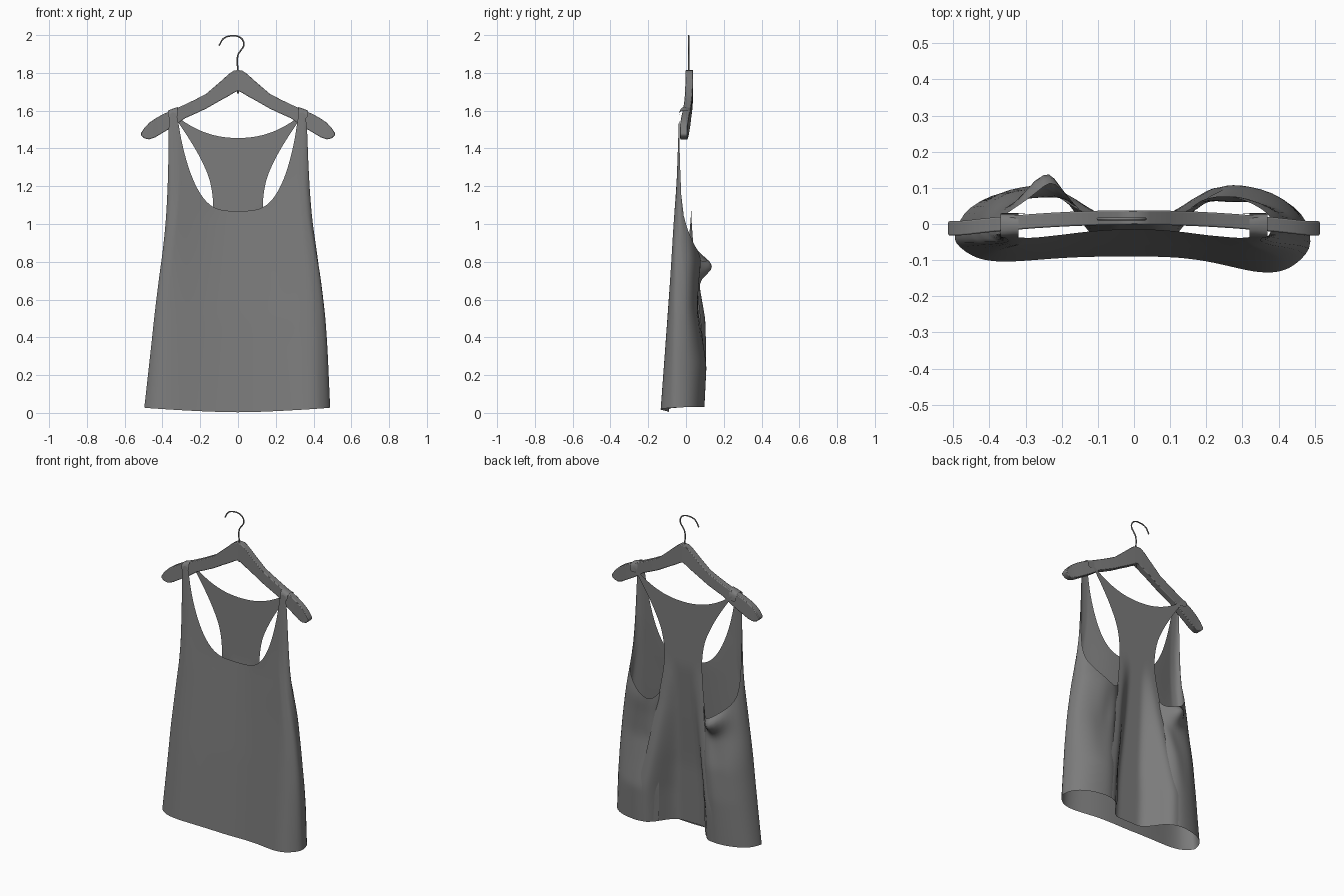
import bpy, bmesh, math

cube = bpy.data.objects.get("Cube")
if cube:
    bpy.data.objects.remove(cube, do_unlink=True)


def make_material(name, rgb):
    mat = bpy.data.materials.new(name)
    mat.use_nodes = True
    mat.diffuse_color = (*rgb, 1)
    mat.node_tree.nodes["Principled BSDF"].inputs["Base Color"].default_value = (*rgb, 1)
    return mat


GREY = make_material("mid grey", (0.2, 0.2, 0.2))


def interp(points, x):
    """Piecewise linear lookup in a list of (x, value)."""
    if x <= points[0][0]:
        return points[0][1]
    for (a, va), (b, vb) in zip(points, points[1:]):
        if x <= b:
            return va + (vb - va) * (x - a) / (b - a)
    return points[-1][1]


def grid_object(name, columns, subdivisions=0, closed=False):
    """Skin neighbouring columns of points with quads."""
    bm = bmesh.new()
    cols = [[bm.verts.new(p) for p in col] for col in columns]
    n = len(cols[0])
    for a, b in zip(cols, cols[1:]):
        for i in range(n if closed else n - 1):
            j = (i + 1) % n
            bm.faces.new((a[i], b[i], b[j], a[j]))
    if closed:
        bm.faces.new(cols[0])
        bm.faces.new(cols[-1][::-1])
    bmesh.ops.recalc_face_normals(bm, faces=bm.faces)
    mesh = bpy.data.meshes.new(name)
    bm.to_mesh(mesh)
    bm.free()
    mesh.materials.append(GREY)
    obj = bpy.data.objects.new(name, mesh)
    bpy.context.collection.objects.link(obj)
    for p in mesh.polygons:
        p.use_smooth = True
    if subdivisions:
        mod = obj.modifiers.new("smooth cloth", "SUBSURF")
        mod.levels = mod.render_levels = subdivisions
    return obj


# Vest front: outline widths, neckline and depth at the middle and at the edges
WIDTH = {
    1: [(0, .49), (.4, .472), (.6, .455), (.8, .428), (.95, .4), (1.1, .375), (1.3, .358), (1.6, .368)],
    -1: [(0, .5), (.4, .455), (.6, .435), (.85, .4), (1.1, .365), (1.3, .356), (1.6, .372)],
}
NECK = [(0, 1.068), (.08, 1.07), (.14, 1.09), (.18, 1.125), (.22, 1.18), (.26, 1.265),
        (.29, 1.36), (.31, 1.47), (.322, 1.59), (.4, 1.59)]
MIDDLE = [(0, -.09), (.5, -.058), (1.07, -.014)]
EDGE = [(0, -.09), (.5, -.075), (1, -.06), (1.2, -.05), (1.6, -.036)]
ROWS = 22


def front_point(u, z):
    side = 1 if u >= 0 else -1
    a = abs(u)
    fade = max(0, 1 - z / 1.25)
    swell = (.05 if side > 0 else .018) * math.sin(math.pi * min(1, a ** 1.6 * .72)) ** 2
    roll = .05 * a ** 10
    middle = interp(MIDDLE, z)
    y = middle + (interp(EDGE, z) - middle) * min(1, 1.3 * a * a) + fade * (roll - swell)
    return (u * interp(WIDTH[side], z), y, z)


def front_column(u):
    top = interp(NECK, abs(u) * .37)
    hem = .003 + .024 * abs(u) ** 1.5
    return [front_point(u, hem + (top - hem) * i / ROWS) for i in range(ROWS + 1)]


# Vest sides: (share of width, depth, top height) around to the edge under the back panel
LOBE = [(1.0, -.03, 1.09), (.975, .01, .98), (.92, .05, .92), (.8, .088, .87), (.66, .104, .83),
        (.57, .108, .81), (.5, .103, .8), (.43, .088, .81), (.38, .066, .84), (.33, .045, .88)]
FULLNESS = {
    1: [(0, .9), (.25, 1.02), (.4, .8), (.55, .6), (.7, .66), (.8, .75), (1, .45)],
    -1: [(0, .9), (.3, 1), (.5, .95), (.7, .65), (.8, .65), (1, .45)],
}


def lobe_column(side, share, depth, top):
    col = []
    for i in range(ROWS + 1):
        z = .03 + (top - .03) * i / ROWS
        x = share * interp(WIDTH[side], z)
        y = depth * interp(FULLNESS[side], z) if depth > 0 else depth
        if depth > .08:
            # gathered folds below the armhole
            y += .008 * math.sin(x * 45 + z * 9) * max(0, 1 - abs(z - .6) / .35)
            if side < 0:
                y += .1 * math.exp(-((x - .245) / .045) ** 2 - ((z - .775) / .05) ** 2)
        col.append((side * x, y, z))
    return col


us = [0, .12, .24, .36, .46, .55, .64, .71, .77, .81, .84, .865, .89, .94, 1]
columns = [lobe_column(-1, *s) for s in reversed(LOBE)]
columns += [front_column(-u) for u in reversed(us[1:])]
columns += [front_column(u) for u in us]
columns += [lobe_column(1, *s) for s in LOBE]
grid_object("vest_front_and_sides", columns, 1)

# Vest back: racer panel, sunken in the middle and fanning out over the sides at the hem
BACK = [(.03, .27), (.25, .265), (.5, .215), (.8, .165), (1, .135), (1.1, .13), (1.18, .136),
        (1.27, .16), (1.39, .22), (1.5, .29), (1.6, .36)]
BACK_MIDDLE = [(0, -.055), (.4, -.035), (.75, 0), (1.05, .027), (1.6, .03)]
BACK_EDGE = [(0, .092), (.25, .103), (.5, .078), (.8, .045), (1.05, .027), (1.6, .03)]


def back_column(u):
    col = []
    for i in range(29):
        v = i / 28
        edge = .03 + 1.565 * v
        centre = .03 + 1.425 * v
        z = centre + (edge - centre) * abs(u) ** 2.2
        s = max(0, min(1, (abs(u) - .3) / .55))
        middle = interp(BACK_MIDDLE, z)
        y = middle + (interp(BACK_EDGE, z) - middle) * s * s * (3 - 2 * s)
        col.append((u * interp(BACK, edge), y, z))
    return col


grid_object("vest_back", [back_column(i / 10) for i in range(-10, 11)], 1)

# Straps folded over the hanger
for side, label in ((1, "left"), (-1, "right")):
    strip = []
    for x, lift in ((.32, .009), (.345, 0), (.37, -.01)):
        loop = [(-.037, 1.56), (-.036, 1.585), (-.03, 1.607 + lift), (-.005, 1.612 + lift),
                (.02, 1.608 + lift), (.029, 1.59), (.03, 1.55)]
        strip.append([(side * x, y, z) for y, z in loop])
    grid_object(label + "_strap", strip, 1)

# Hanger bar: (x, top, bottom) stations, mirrored
ARM = [(0, 1.815, 1.705), (.022, 1.812, 1.695), (.045, 1.797, 1.68), (.1, 1.748, 1.65), (.17, 1.688, 1.61),
       (.23, 1.657, 1.582), (.28, 1.633, 1.56), (.34, 1.606, 1.517), (.4, 1.58, 1.482), (.44, 1.557, 1.458),
       (.47, 1.536, 1.448), (.495, 1.51, 1.453), (.51, 1.487, 1.466), (.514, 1.48, 1.472)]
stations = [(-x, t, b) for x, t, b in reversed(ARM[1:])] + ARM
bar = []
for x, t, b in stations:
    y = .018 - .03 * min(1, abs(x) / .48) ** 2
    h = .02
    bar.append([(x, y - h, b), (x, y + h, b), (x, y + h, t), (x, y - h, t)])
hanger = grid_object("hanger_bar", bar, closed=True)
bevel = hanger.modifiers.new("rounded edges", "BEVEL")
bevel.width = .006
bevel.segments = 2
bevel.limit_method = "ANGLE"
bevel.angle_limit = math.radians(50)
bpy.context.view_layer.objects.active = hanger
hanger.select_set(True)
bpy.ops.object.shade_smooth_by_angle(angle=math.radians(40))

# Wire hook
path = [(0, 1.69), (0, 1.8), (0, 1.895), (.012, 1.915), (.03, 1.945), (.026, 1.972), (.005, 1.991),
        (-.035, 1.996), (-.075, 1.983), (-.1, 1.945)]
curve = bpy.data.curves.new("hook", "CURVE")
curve.dimensions = "3D"
curve.bevel_depth = .004
curve.bevel_resolution = 2
curve.use_fill_caps = True
spline = curve.splines.new("BEZIER")
spline.bezier_points.add(len(path) - 1)
for point, (x, z) in zip(spline.bezier_points, path):
    point.co = (x, .014, z)
    point.handle_left_type = point.handle_right_type = "AUTO"
curve.materials.append(GREY)
bpy.context.collection.objects.link(bpy.data.objects.new("hook", curve))
